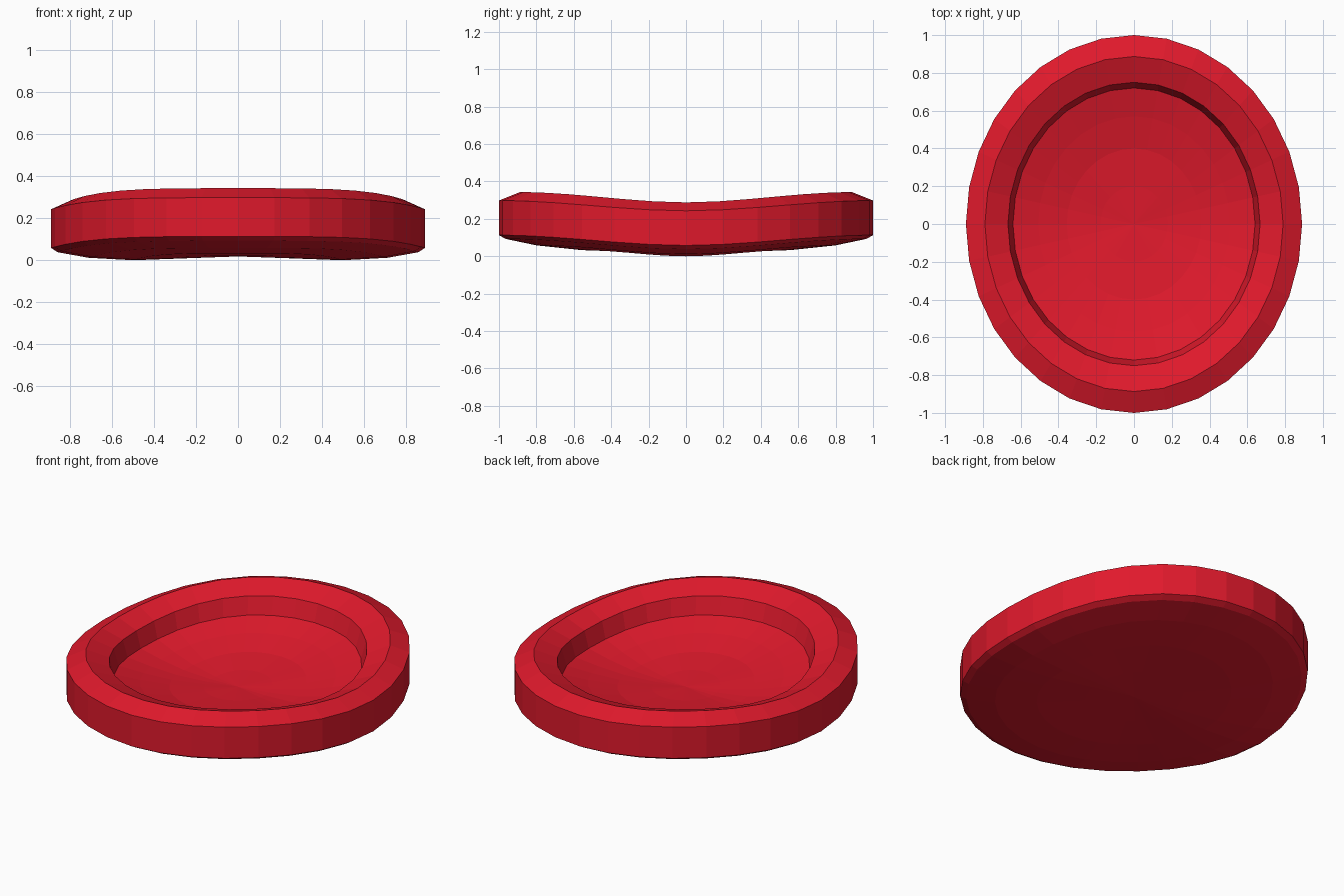
import bpy, bmesh, math

if "Cube" in bpy.data.objects:
    bpy.data.objects.remove(bpy.data.objects["Cube"])

SIDES = 32
RX, RY = 0.89, 1.0
WARP = 0.055   # how far the front and back ends rise above the sides

# Section from floor centre, over the rim, to underside centre:
# (radius ratio, mean height, share of the saddle warp)
profile = [
    (0.0, 0.087, 0.0), (0.20, 0.090, 0.25), (0.40, 0.103, 0.45),
    (0.57, 0.133, 0.7), (0.72, 0.168, 0.9),                  # dished floor
    (0.75, 0.268, 0.95), (0.887, 0.3175, 1.0),               # inner wall and bevel
    (1.0, 0.2725, 1.0), (1.0, 0.0875, 1.0),                  # outer wall
    (0.965, 0.0675, 1.0), (0.80, 0.037, 0.85),               # underside
    (0.56, 0.0185, 0.6), (0.28, 0.018, 0.25), (0.0, 0.02, 0.0),
]


def ring_point(r, z, f, i):
    a = 2 * math.pi * i / SIDES
    t = abs(math.sin(a))
    bend = t * t * (3 - 2 * t) - 0.5
    return (RX * r * math.cos(a), RY * r * math.sin(a), z + WARP * f * bend)


# Oval dish: rings bridged along the section
bm = bmesh.new()
rings = []
for r, z, f in profile:
    if r == 0:
        rings.append([bm.verts.new((0, 0, z))] * SIDES)
    else:
        rings.append([bm.verts.new(ring_point(r, z, f, i)) for i in range(SIDES)])
for a, b in zip(rings, rings[1:]):
    for i in range(SIDES):
        j = (i + 1) % SIDES
        bm.faces.new(list(dict.fromkeys((a[i], b[i], b[j], a[j]))))
bmesh.ops.recalc_face_normals(bm, faces=bm.faces)
low = min(v.co.z for v in bm.verts)
for v in bm.verts:
    v.co.z -= low

mesh = bpy.data.meshes.new("oval_dish")
bm.to_mesh(mesh)
bm.free()
dish = bpy.data.objects.new("oval_dish", mesh)
bpy.context.collection.objects.link(dish)

# Red finish
red = bpy.data.materials.new("red")
red.diffuse_color = (0.75, 0.01, 0.025, 1)
red.use_nodes = True
red.node_tree.nodes["Principled BSDF"].inputs["Base Color"].default_value = red.diffuse_color
mesh.materials.append(red)
